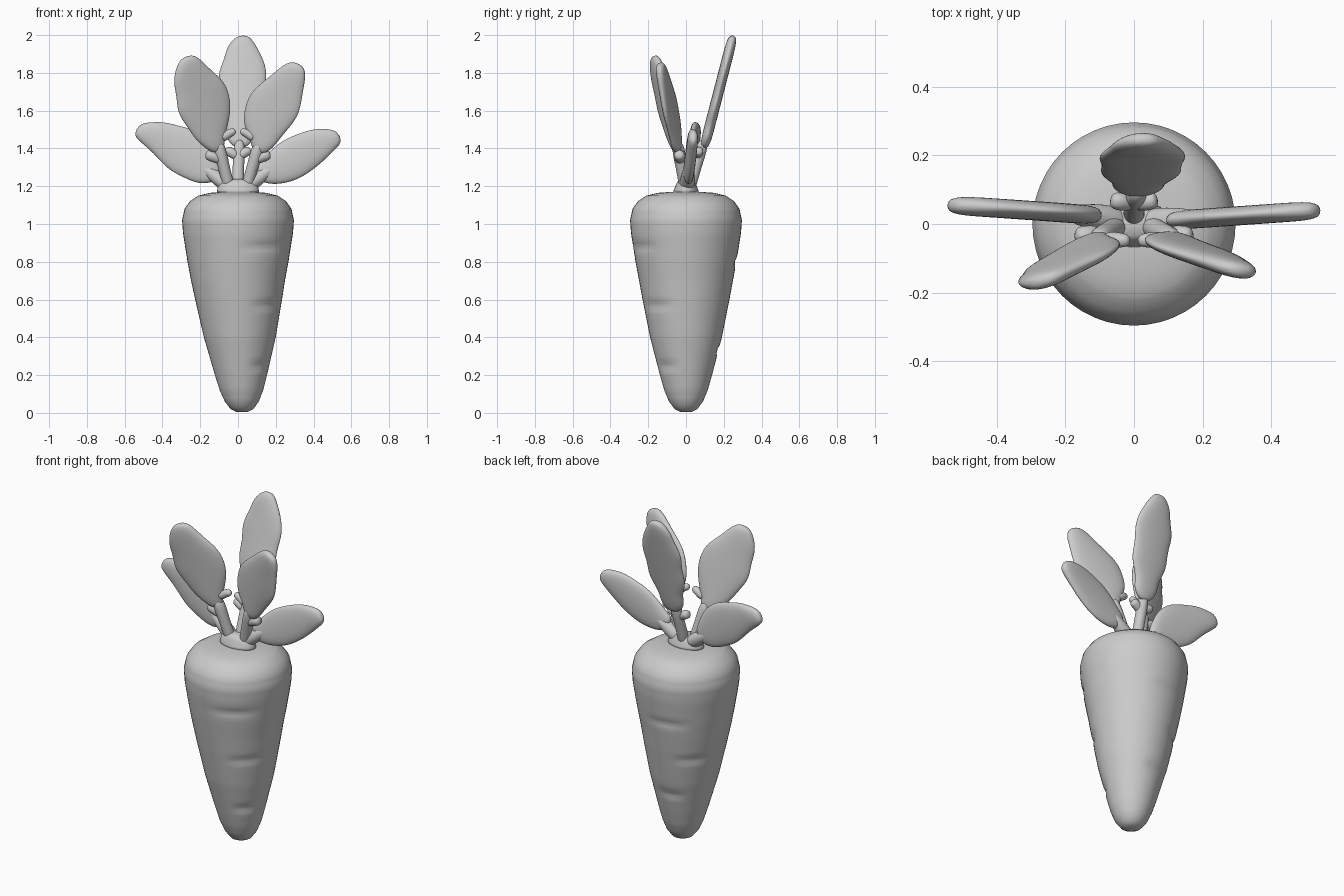
import bpy, bmesh, math
from mathutils import Vector

cube = bpy.data.objects.get("Cube")
if cube:
    bpy.data.objects.remove(cube, do_unlink=True)

grey = bpy.data.materials.new("plain grey")
grey.use_nodes = True
colour = (0.6, 0.6, 0.6, 1)
grey.diffuse_color = colour
grey.node_tree.nodes["Principled BSDF"].inputs["Base Color"].default_value = colour


def loft(name, rings, subdivide=0):
    """Skin closed rings of points, cap both ends, shade smooth."""
    bm = bmesh.new()
    loops = [[bm.verts.new(p) for p in ring] for ring in rings]
    n = len(loops[0])
    for a, b in zip(loops, loops[1:]):
        for i in range(n):
            j = (i + 1) % n
            bm.faces.new((a[i], a[j], b[j], b[i]))
    bm.faces.new(loops[0][::-1])
    bm.faces.new(loops[-1])
    bmesh.ops.recalc_face_normals(bm, faces=bm.faces)
    for f in bm.faces:
        f.smooth = True
    mesh = bpy.data.meshes.new(name)
    bm.to_mesh(mesh)
    bm.free()
    mesh.materials.append(grey)
    ob = bpy.data.objects.new(name, mesh)
    bpy.context.collection.objects.link(ob)
    if subdivide:
        mod = ob.modifiers.new("Round", 'SUBSURF')
        mod.levels = mod.render_levels = subdivide
    return ob


def interpolate(table, z):
    for (z0, r0), (z1, r1) in zip(table, table[1:]):
        if z <= z1:
            return r0 + (r1 - r0) * (z - z0) / (z1 - z0)
    return table[-1][1]


# Root: lathed profile with a few shallow creases
profile = [(0.005, 0.03), (0.02, 0.06), (0.06, 0.09), (0.12, 0.115), (0.2, 0.138),
           (0.4, 0.19), (0.6, 0.23), (0.8, 0.267), (0.95, 0.291), (1.02, 0.296),
           (1.08, 0.283), (1.12, 0.255), (1.15, 0.21), (1.165, 0.15), (1.17, 0.08)]
creases = [(-45, 0.57), (135, 0.57), (100, 0.8), (100, 0.33), (-45, 0.25), (-60, 0.88)]
heights = [0.005, 0.012] + [0.02 * i for i in range(1, 58)] + [1.15, 1.158, 1.165, 1.17]


def root_ring(z, sides=48):
    ring = []
    for i in range(sides):
        a = math.tau * i / sides
        r = interpolate(profile, z)
        for angle, height in creases:
            off = math.remainder(a - math.radians(angle), math.tau)
            r -= 0.009 * math.exp(-(off / 0.4) ** 4 - ((z - height) / 0.02) ** 2)
        lean = 0.022 * max(0, 1 - z / 0.7)
        ring.append((lean + r * math.cos(a), r * math.sin(a), z))
    return ring


loft("root", [root_ring(z) for z in heights])

# Crown: small flared collar where the stalks meet
collar = [(1.155, 0.125, 0.08), (1.18, 0.11, 0.065), (1.21, 0.11, 0.055), (1.24, 0.07, 0.04)]
loft("crown", [[(rx * math.cos(math.tau * i / 16), ry * math.sin(math.tau * i / 16), z)
                for i in range(16)] for z, rx, ry in collar], 1)

# Leaves: lens-shaped sections along a midrib, scalloped by the two width lists
steps = [0, 0.1, 0.2, 0.35, 0.5, 0.65, 0.78, 0.9, 1]


def leaf(name, base, tip, left, right, twist=0.0, half=0.029):
    base, tip = Vector(base), Vector(tip)
    axis = (tip - base).normalized()
    side = Vector((axis.z, twist, -axis.x)).normalized()
    normal = axis.cross(side).normalized()
    rings = []
    for t, wl, wr in zip(steps, left, right):
        centre = base.lerp(tip, t) + side * (wr - wl) / 2
        width = (wl + wr) / 2 * 1.06
        thick = half * (0.75 if t in (0, 1) else 1)
        ring = []
        for i in range(12):
            c, s = math.cos(math.tau * i / 12), math.sin(math.tau * i / 12)
            across = math.copysign(abs(c) ** 0.8, c)
            ring.append(centre + side * width * across + normal * thick * s)
        rings.append(ring)
    loft(name, rings, 2)


leaf("back_leaf", (0.01, 0.095, 1.4), (0.03, 0.25, 2.0),
     [0.03, 0.08, 0.07, 0.12, 0.105, 0.13, 0.095, 0.085, 0.03],
     [0.03, 0.08, 0.07, 0.125, 0.11, 0.13, 0.11, 0.07, 0.03])
leaf("front_right_leaf", (-0.1, -0.04, 1.38), (-0.27, -0.17, 1.89),
     [0.03, 0.07, 0.1, 0.12, 0.145, 0.12, 0.115, 0.085, 0.035],
     [0.03, 0.045, 0.08, 0.13, 0.15, 0.145, 0.1, 0.07, 0.035], 0.25)
leaf("front_left_leaf", (0.1, -0.04, 1.38), (0.32, -0.14, 1.85),
     [0.03, 0.06, 0.13, 0.155, 0.165, 0.135, 0.1, 0.075, 0.035],
     [0.035, 0.065, 0.075, 0.095, 0.115, 0.1, 0.08, 0.065, 0.035], -0.15)
leaf("right_side_leaf", (-0.1, 0.025, 1.26), (-0.54, 0.055, 1.5),
     [0.04, 0.08, 0.095, 0.1, 0.1, 0.075, 0.055, 0.045, 0.03],
     [0.03, 0.07, 0.11, 0.14, 0.14, 0.12, 0.105, 0.07, 0.035])
leaf("left_side_leaf", (0.1, 0.01, 1.26), (0.54, 0.04, 1.465),
     [0.04, 0.055, 0.075, 0.1, 0.105, 0.1, 0.09, 0.065, 0.03],
     [0.04, 0.075, 0.095, 0.11, 0.105, 0.09, 0.07, 0.05, 0.03])


# Stalks: round tubes bent through three points
def stalk(name, points, radii):
    points = [Vector(p) for p in points]
    rings = []
    for k, (p, r) in enumerate(zip(points, radii)):
        d = (points[min(k + 1, len(points) - 1)] - points[max(k - 1, 0)]).normalized()
        u = d.cross(Vector((0, 1, 0))).normalized()
        v = d.cross(u)
        rings.append([p + (u * math.cos(a) + v * math.sin(a)) * r
                      for a in (math.tau * i / 8 for i in range(8))])
    loft(name, rings, 2)


stalk("back_stalk", [(0, 0.01, 1.16), (0, 0.045, 1.28), (0.01, 0.1, 1.46)], [0.04, 0.03, 0.04])
stalk("front_right_stalk", [(-0.04, 0, 1.17), (-0.07, -0.02, 1.28), (-0.11, -0.05, 1.45)],
      [0.04, 0.03, 0.045])
stalk("front_left_stalk", [(0.04, 0, 1.17), (0.07, -0.02, 1.28), (0.12, -0.05, 1.45)],
      [0.04, 0.03, 0.045])
stalk("right_side_stalk", [(-0.02, 0, 1.18), (-0.09, 0.02, 1.23), (-0.2, 0.03, 1.31)],
      [0.045, 0.045, 0.03])
stalk("left_side_stalk", [(0.02, 0, 1.18), (0.09, 0.01, 1.23), (0.2, 0.015, 1.31)],
      [0.045, 0.045, 0.03])

# Leaflets: small buds on the stalks below the blades
for s, side in ((-1, "right"), (1, "left")):
    stalk(side + "_outer_leaflet",
          [(s * 0.08, -0.03, 1.33), (s * 0.13, -0.035, 1.36), (s * 0.175, -0.035, 1.37)],
          [0.025, 0.035, 0.03])
    stalk(side + "_inner_leaflet",
          [(s * 0.09, -0.05, 1.45), (s * 0.05, -0.045, 1.48), (s * 0.01, -0.05, 1.495)],
          [0.03, 0.025, 0.02])
    stalk(side + "_back_leaflet",
          [(0, 0.06, 1.35), (s * 0.04, 0.065, 1.385), (s * 0.07, 0.07, 1.39)],
          [0.025, 0.03, 0.025])
